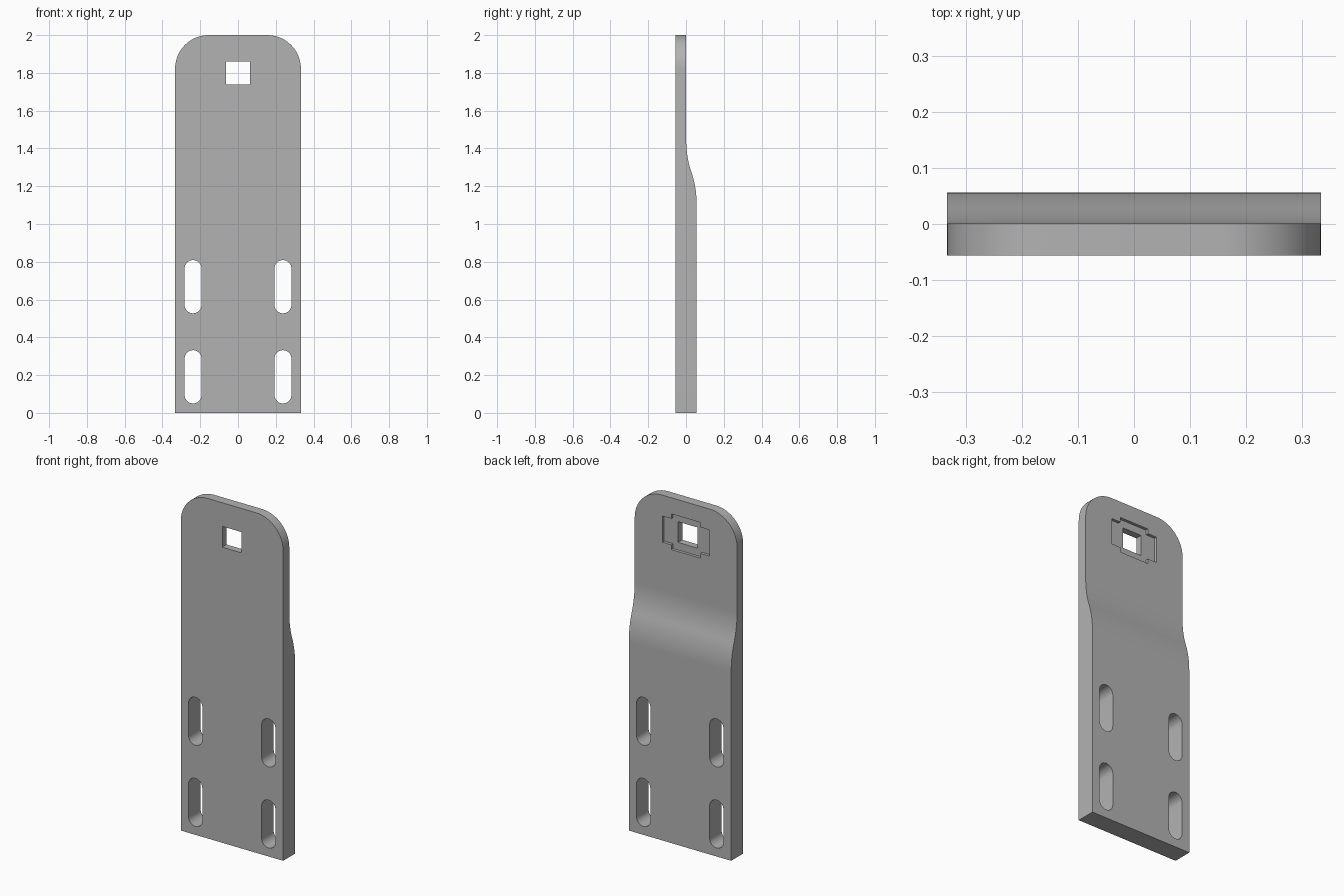
import bpy, bmesh, math

cube = bpy.data.objects.get("Cube")
if cube:
    bpy.data.objects.remove(cube, do_unlink=True)

# One steel colour
steel = bpy.data.materials.new("steel_grey")
steel.use_nodes = True
colour = (0.45, 0.45, 0.45, 1)
steel.diffuse_color = colour
steel.node_tree.nodes["Principled BSDF"].inputs["Base Color"].default_value = colour

WIDTH, HEIGHT = 0.666, 2.0
FRONT, BACK_TOP, BACK_LOW = -0.056, 0.001, 0.056
BEND_LOW, BEND_TOP = 1.11, 1.44
HOLE_Z = 1.80


def extrude(name, points, direction):
    """Closed prism from a 3D outline swept along a vector."""
    bm = bmesh.new()
    face = bm.faces.new([bm.verts.new(p) for p in points])
    swept = bmesh.ops.extrude_face_region(bm, geom=[face])
    moved = [v for v in swept["geom"] if isinstance(v, bmesh.types.BMVert)]
    bmesh.ops.translate(bm, verts=moved, vec=direction)
    bmesh.ops.recalc_face_normals(bm, faces=bm.faces)
    mesh = bpy.data.meshes.new(name)
    bm.to_mesh(mesh)
    bm.free()
    mesh.materials.append(steel)
    obj = bpy.data.objects.new(name, mesh)
    bpy.context.collection.objects.link(obj)
    return obj


def cut(target, outline, y0, y1):
    """Remove an x-z outline between two depths."""
    cutter = extrude("cutter", [(x, y0, z) for x, z in outline], (0, y1 - y0, 0))
    cutter.hide_render = True
    mod = target.modifiers.new("cut", "BOOLEAN")
    mod.operation, mod.solver, mod.object = "DIFFERENCE", "EXACT", cutter
    bpy.context.view_layer.objects.active = target
    bpy.ops.object.modifier_apply(modifier=mod.name)
    bpy.data.objects.remove(cutter, do_unlink=True)


def rectangle(w, h, z):
    return [(-w / 2, z - h / 2), (w / 2, z - h / 2), (w / 2, z + h / 2), (-w / 2, z + h / 2)]


def slot(x, z0, z1, r, n=16):
    arc = [math.pi * i / n for i in range(n + 1)]
    top = [(x + r * math.cos(a), z1 - r + r * math.sin(a)) for a in arc]
    bottom = [(x - r * math.cos(a), z0 + r - r * math.sin(a)) for a in arc]
    return top + bottom


# Side profile: thick foot, two tangent arcs, thin head
half_z, half_y = (BEND_TOP - BEND_LOW) / 2, (BACK_LOW - BACK_TOP) / 2
radius = (half_z ** 2 + half_y ** 2) / (2 * half_y)
steps = 10
rise = [half_z * i / steps for i in range(steps + 1)]
sag = [radius - math.sqrt(radius ** 2 - d ** 2) for d in rise]
bend = [(BACK_LOW - s, BEND_LOW + d) for d, s in zip(rise, sag)]
bend += [(BACK_TOP + s, BEND_TOP - d) for d, s in list(zip(rise, sag))[-2::-1]]
profile = [(FRONT, 0), (BACK_LOW, 0)] + bend + [(BACK_TOP, HEIGHT), (FRONT, HEIGHT)]
plate = extrude("bracket_plate", [(-WIDTH / 2, y, z) for y, z in profile], (WIDTH, 0, 0))

# Rounded upper corners
bm = bmesh.new()
bm.from_mesh(plate.data)
corners = [e for e in bm.edges
           if all(v.co.z > HEIGHT - 0.01 for v in e.verts)
           and abs(e.verts[0].co.x - e.verts[1].co.x) < 0.01]
bmesh.ops.bevel(bm, geom=corners, offset=0.178, segments=20, profile=0.5, affect="EDGES")
bm.to_mesh(plate.data)
bm.free()

# Four mounting slots
for x in (-0.238, 0.238):
    for z0, z1 in ((0.05, 0.332), (0.527, 0.809)):
        cut(plate, slot(x, z0, z1, 0.045), -0.2, 0.2)

# Square hole with a stepped recess on the back
cut(plate, rectangle(0.126, 0.122, HOLE_Z), -0.2, 0.2)
a, b, c, d = 0.153, 0.095, 0.077, 0.105
quarter = [(a, c), (b, c), (b, d)]
right = [(x, -z) for x, z in reversed(quarter)] + quarter
outline = right + [(-x, z) for x, z in reversed(right)]
cut(plate, [(x, HOLE_Z + z) for x, z in outline], BACK_TOP - 0.017, 0.2)

# Smooth bend and rounded edges, crisp corners
bpy.ops.object.select_all(action="DESELECT")
plate.select_set(True)
bpy.context.view_layer.objects.active = plate
bpy.ops.object.shade_smooth_by_angle(angle=math.radians(30))
